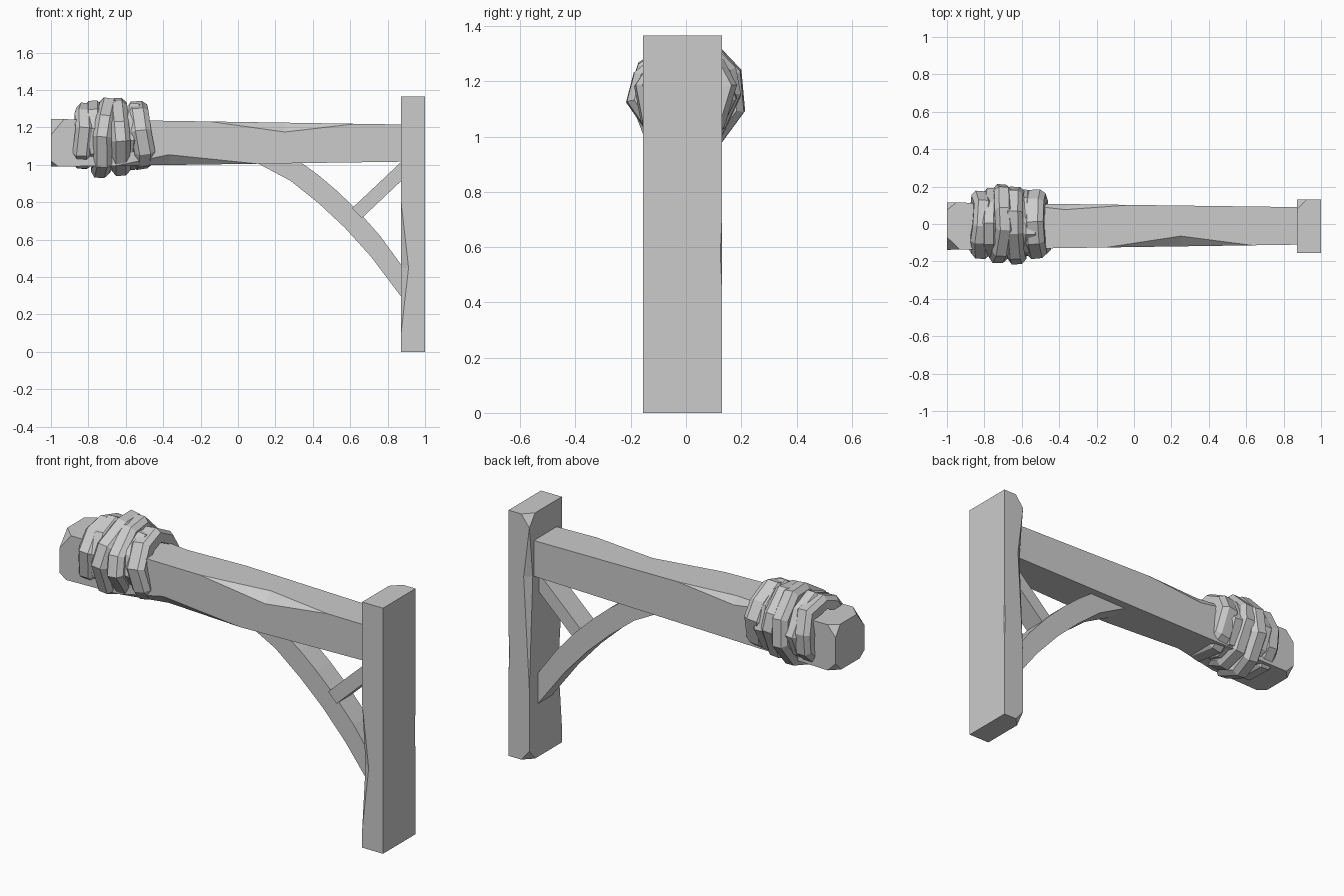
import bpy, bmesh, math, random
from mathutils import Vector, Euler

random.seed(4)
cube = bpy.data.objects.get("Cube")
if cube:
    bpy.data.objects.remove(cube, do_unlink=True)

grey = bpy.data.materials.new("plain_grey")
grey.use_nodes = True
COLOUR = (0.6, 0.6, 0.6, 1)
grey.diffuse_color = COLOUR
grey.node_tree.nodes["Principled BSDF"].inputs["Base Color"].default_value = COLOUR


def loft(name, rings, closed=False):
    """Skin a list of equal-length point rings; cap the ends unless closed."""
    bm = bmesh.new()
    rows = [[bm.verts.new(p) for p in ring] for ring in rings]
    n = len(rows[0])
    pairs = list(zip(rows, rows[1:])) + ([(rows[-1], rows[0])] if closed else [])
    for a, b in pairs:
        for i in range(n):
            j = (i + 1) % n
            bm.faces.new((a[i], a[j], b[j], b[i]))
    if not closed:
        bm.faces.new(rows[0])
        bm.faces.new(rows[-1])
    bmesh.ops.remove_doubles(bm, verts=bm.verts, dist=0.0005)
    bmesh.ops.recalc_face_normals(bm, faces=bm.faces)
    mesh = bpy.data.meshes.new(name)
    bm.to_mesh(mesh)
    bm.free()
    mesh.materials.append(grey)
    obj = bpy.data.objects.new(name, mesh)
    bpy.context.collection.objects.link(obj)
    return obj


def chip_at(chips, t):
    """Depth of a chipped edge at position t, from (position, u cut, v cut) knots."""
    for (t0, a0, b0), (t1, a1, b1) in zip(chips, chips[1:]):
        if t0 <= t <= t1:
            f = (t - t0) / (t1 - t0)
            return a0 + (a1 - a0) * f, b0 + (b1 - b0) * f
    return 0, 0


def section(u0, u1, v0, v1, cuts):
    """Rectangle with its four corners (low-low, high-low, high-high, low-high) cut."""
    (a, b), (c, d), (e, f), (g, h) = cuts
    return [(u0, v0 + b), (u0 + a, v0), (u1 - c, v0), (u1, v0 + d),
            (u1, v1 - f), (u1 - e, v1), (u0 + g, v1), (u0, v1 - h)]


def chipped_timber(name, start, end, size_at, edges, place):
    stops = sorted({start, end} | {k[0] for e in edges for k in e})
    rings = []
    for t in stops:
        cuts = [chip_at(e, t) for e in edges]
        rings.append([place(t, u, v) for u, v in section(*size_at(t), cuts)])
    return loft(name, rings)


# Wall post, chipped along the edges facing the beam
chipped_timber(
    "wall_post", 0, 1.365, lambda z: (0.872, 1.0, -0.155, 0.13),
    [[(0.1, 0, 0), (0.45, 0.04, 0.03), (0.8, 0, 0)],
     [],
     [(0.45, 0, 0), (0.58, 0.006, 0.006), (0.7, 0, 0)],
     [(0, 0.05, 0.05), (0.06, 0, 0), (0.4, 0, 0), (1.02, 0.035, 0.03),
      (1.3, 0, 0), (1.365, 0.05, 0.05)]],
    lambda z, x, y: (x, y, z))


# Tapered beam with a cut end and long chips
def beam_size(x):
    f = (x + 1) / 1.9
    return (-0.138 + 0.028 * f, 0.115 - 0.025 * f,
            0.99 + 0.027 * f, 1.245 - 0.03 * f)


chipped_timber(
    "beam", -1, 0.9, beam_size,
    [[(-1, 0.04, 0.03), (-0.96, 0, 0), (-0.65, 0, 0), (-0.37, 0.05, 0.055), (0.1, 0, 0)],
     [(-1, 0.05, 0.05), (-0.95, 0, 0)],
     [(-1, 0.04, 0.06), (-0.95, 0, 0), (-0.65, 0, 0), (-0.37, 0.03, 0.04), (-0.02, 0, 0)],
     [(-1, 0.068, 0.085), (-0.93, 0, 0), (-0.15, 0, 0), (0.25, 0.055, 0.05), (0.63, 0, 0)]],
    lambda x, y, z: (x, y, z))


# Curved brace and short strut: (upper x, z, lower x, z) steps given a depth in y
def bar(name, front, back, steps):
    return loft(name, [[(ux, front, uz), (ux, back, uz), (lx, back, lz), (lx, front, lz)]
                       for ux, uz, lx, lz in steps])


bar("curved_brace", -0.07, 0.055, [
    (0.3, 1.04, 0.06, 1.03), (0.34, 1.01, 0.12, 1.0), (0.43, 0.945, 0.28, 0.915),
    (0.53, 0.86, 0.43, 0.795), (0.64, 0.755, 0.57, 0.665), (0.76, 0.62, 0.71, 0.51),
    (0.88, 0.455, 0.88, 0.285)])
bar("strut", -0.08, 0.045, [
    (0.61, 0.768, 0.662, 0.715), (0.89, 1.032, 0.89, 0.93)])


# Rough rope coils bound around the beam
def coil(name, x, width, ry, rz, tilt, sides=9):
    turn = random.uniform(0, 1)
    tilt = Euler((0, tilt, tilt * random.uniform(-1, 1)))
    centre = Vector((x, 0, 1.152))
    rings = []
    for i in range(sides):
        ang = (i + turn + random.uniform(-0.18, 0.18)) * math.tau / sides
        bump = random.uniform(0.95, 1.05)
        shift = random.uniform(-0.008, 0.008)
        ring = []
        for dx, scale in ((-0.5, 0.6), (-0.5, 0.86), (-0.28, 1), (0.25, 0.99),
                          (0.5, 0.87), (0.5, 0.6)):
            p = Vector((dx * width + shift, ry * scale * bump * math.cos(ang),
                        rz * scale * bump * math.sin(ang)))
            ring.append(centre + tilt.to_matrix() @ p)
        rings.append(ring)
    return loft(name, rings, closed=True)


for k, (x, width, ry, rz, tilt) in enumerate([
        (-0.82, 0.10, 0.185, 0.185, 0.05), (-0.765, 0.09, 0.185, 0.185, -0.08),
        (-0.71, 0.10, 0.212, 0.215, 0.10), (-0.63, 0.10, 0.208, 0.208, -0.06),
        (-0.57, 0.09, 0.18, 0.18, 0.08), (-0.52, 0.11, 0.18, 0.185, -0.12)]):
    coil(f"rope_coil_{k + 1}", x, width, ry, rz, tilt)
